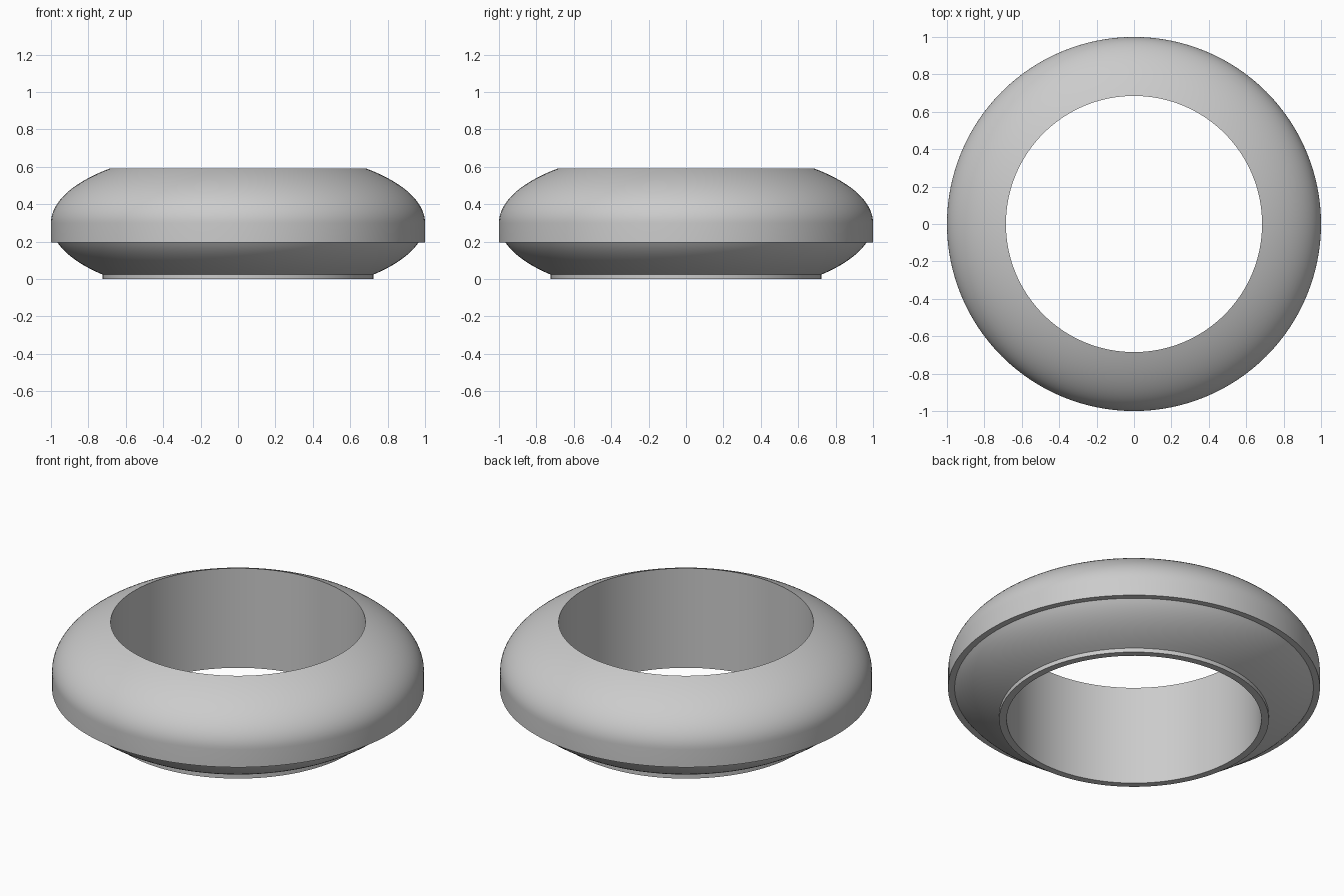
import bpy
import bmesh
from math import acos, asin, cos, sin, pi

if "Cube" in bpy.data.objects:
    bpy.data.objects.remove(bpy.data.objects["Cube"], do_unlink=True)

SEGMENTS = 128
HOLE, FOOT, BAND_INNER = 0.685, 0.725, 0.965   # radii
BAND_BOTTOM, MIDDLE, HALF_HEIGHT = 0.195, 0.30, 0.40


def dome_arc(start, end, steps):
    """Radius and height of points along the flattened dome."""
    angles = [start + (end - start) * i / steps for i in range(steps + 1)]
    return [(cos(a), MIDDLE + HALF_HEIGHT * sin(a)) for a in angles]


def plain_material(name, colour):
    mat = bpy.data.materials.new(name)
    mat.use_nodes = True
    mat.diffuse_color = colour
    mat.node_tree.nodes["Principled BSDF"].inputs["Base Color"].default_value = colour
    return mat


# Ring section: domed top, straight band, domed underside, foot rim
profile = dome_arc(acos(HOLE), 0, 20)
profile += [(1, BAND_BOTTOM)]
profile += dome_arc(-acos(BAND_INNER), -acos(FOOT), 12)
profile += [(FOOT, 0), (HOLE, 0)]

# Revolve the closed section around the z axis
bm = bmesh.new()
verts = [bm.verts.new((r, 0, z)) for r, z in profile]
edges = [bm.edges.new((v, verts[i - 1])) for i, v in enumerate(verts)]
bmesh.ops.spin(bm, geom=verts + edges, cent=(0, 0, 0), axis=(0, 0, 1),
               angle=2 * pi, steps=SEGMENTS, use_merge=True)
bmesh.ops.remove_doubles(bm, verts=bm.verts, dist=0.0001)
bmesh.ops.recalc_face_normals(bm, faces=bm.faces)
mesh = bpy.data.meshes.new("ring")
bm.to_mesh(mesh)
bm.free()

ring = bpy.data.objects.new("ring", mesh)
bpy.context.collection.objects.link(ring)
mesh.materials.append(plain_material("light grey", (0.6, 0.6, 0.6, 1)))

bpy.ops.object.select_all(action="DESELECT")
ring.select_set(True)
bpy.context.view_layer.objects.active = ring
bpy.ops.object.shade_smooth_by_angle(angle=pi / 6)
